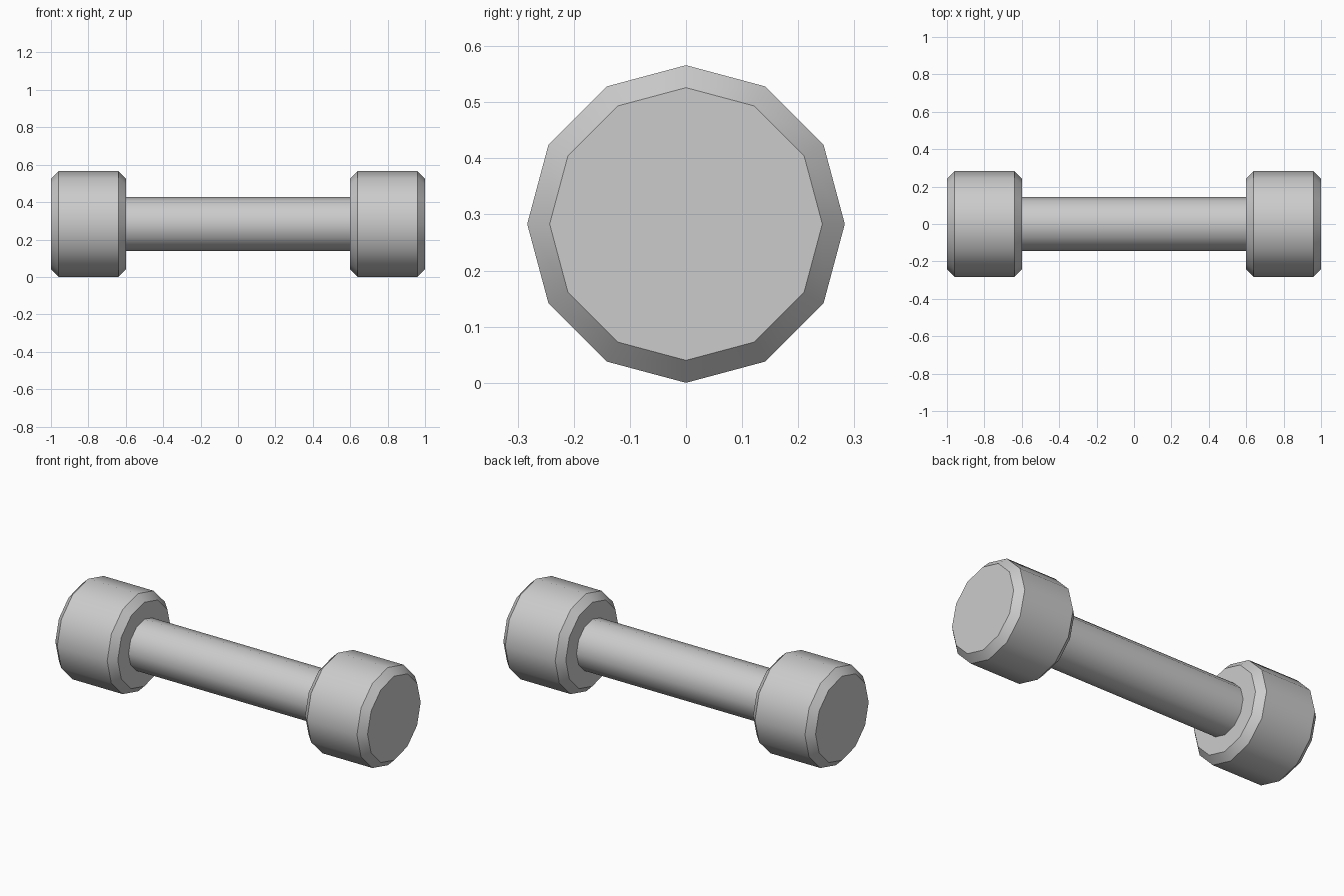
import bpy
import math

SIDES = 12
RADIUS = 0.283
CHAMFER = 0.04

cube = bpy.data.objects.get("Cube")
if cube:
    bpy.data.objects.remove(cube, do_unlink=True)

# Plain grey metal
grey = bpy.data.materials.new("light grey")
grey.use_nodes = True
colour = (0.6, 0.6, 0.6, 1)
grey.diffuse_color = colour
grey.node_tree.nodes["Principled BSDF"].inputs["Base Color"].default_value = colour


def lathe_x(name, profile):
    """Closed solid turned about the x axis from (x, radius) points."""
    verts, faces = [], []
    for x, r in profile:
        for i in range(SIDES):
            a = math.tau * i / SIDES
            verts.append((x, r * math.cos(a), r * math.sin(a)))
    for ring in range(len(profile) - 1):
        for i in range(SIDES):
            j = (i + 1) % SIDES
            a, b = ring * SIDES, (ring + 1) * SIDES
            faces.append((a + i, a + j, b + j, b + i))
    last = (len(profile) - 1) * SIDES
    faces.append(tuple(reversed(range(SIDES))))
    faces.append(tuple(range(last, last + SIDES)))
    mesh = bpy.data.meshes.new(name)
    mesh.from_pydata(verts, [], faces)
    mesh.materials.append(grey)
    obj = bpy.data.objects.new(name, mesh)
    obj.location.z = RADIUS
    bpy.context.collection.objects.link(obj)
    bpy.ops.object.select_all(action="DESELECT")
    obj.select_set(True)
    bpy.context.view_layer.objects.active = obj
    bpy.ops.object.shade_smooth_by_angle(angle=math.radians(40))
    return obj


# Grip bar, its ends meeting the weights
lathe_x("handle", [(-0.61, 0.145), (0.61, 0.145)])

# Chamfered weights at both ends
for name, start in (("right_weight", -1.0), ("left_weight", 0.6)):
    end = start + 0.4
    lathe_x(name, [
        (start, RADIUS - CHAMFER),
        (start + CHAMFER, RADIUS),
        (end - CHAMFER, RADIUS),
        (end, RADIUS - CHAMFER),
    ])
